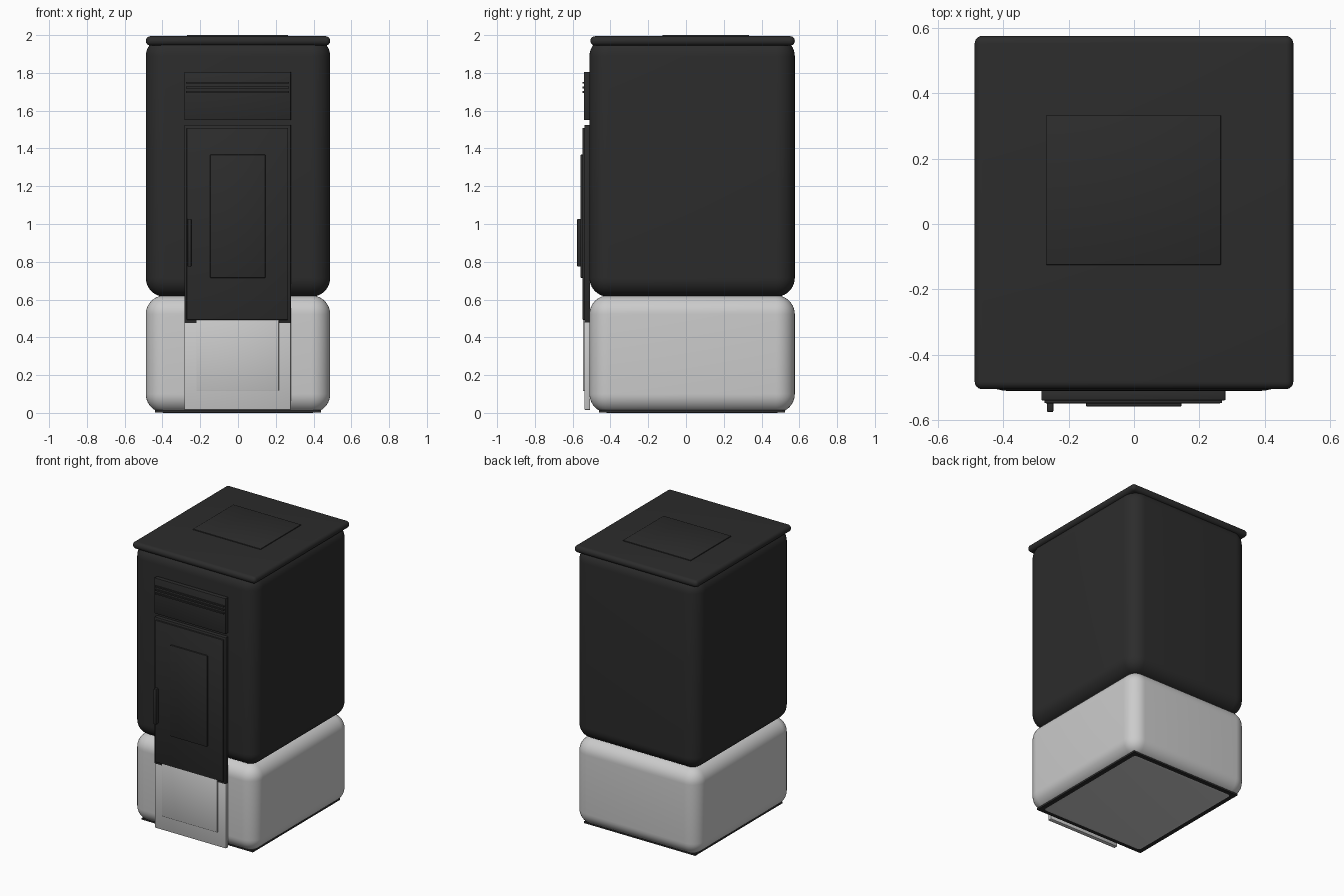
import bpy

if "Cube" in bpy.data.objects:
    bpy.data.objects.remove(bpy.data.objects["Cube"])


def material(name, value):
    m = bpy.data.materials.new(name)
    m.diffuse_color = (value, value, value, 1)
    m.use_nodes = True
    m.node_tree.nodes["Principled BSDF"].inputs["Base Color"].default_value = m.diffuse_color
    return m


DARK = material("charcoal", 0.025)
LIGHT = material("light grey", 0.6)


def box(name, xs, ys, zs, mat, bevel=0.0, segments=2):
    """Rounded box given by its extents along each axis."""
    bpy.ops.mesh.primitive_cube_add(
        size=1, location=[(a + b) / 2 for a, b in (xs, ys, zs)])
    ob = bpy.context.object
    ob.name = name
    ob.scale = [b - a for a, b in (xs, ys, zs)]
    bpy.ops.object.transform_apply(location=False, rotation=False, scale=True)
    ob.data.materials.append(mat)
    if bevel:
        mod = ob.modifiers.new("round", 'BEVEL')
        mod.width = bevel
        mod.segments = segments
        bpy.ops.object.modifier_apply(modifier="round")
        bpy.ops.object.shade_smooth_by_angle()
    return ob


# Main volumes: heavily rounded cabin and base
W = (-0.488, 0.488)
D = (-0.511, 0.576)
box("upper_body", W, D, (0.615, 1.988), DARK, 0.1, 10)
box("base", W, D, (0.0, 0.622), LIGHT, 0.1, 10)
box("bottom_plate", (-0.44, 0.44), (-0.46, 0.525), (0.002, 0.014), DARK)

# Lid with raised centre panel
box("lid", W, (-0.506, 0.576), (1.945, 1.994), DARK, 0.0235, 6)
box("lid_panel", (-0.27, 0.266), (-0.125, 0.333), (1.985, 2.0), DARK, 0.002)

# Vent panel with slats
P = (-0.284, 0.28)
box("vent_panel", P, (-0.54, -0.508), (1.55, 1.805), DARK, 0.003)
for z in (1.698, 1.723, 1.748):
    box("vent_slat", (-0.274, 0.27), (-0.548, -0.535), (z - 0.005, z + 0.005), DARK)

# Door: frame, leaf, inner panel and handle
box("door_frame", P, (-0.538, -0.508), (0.475, 1.525), DARK, 0.003)
box("door_leaf", (-0.272, 0.266), (-0.549, -0.53), (0.493, 1.508), DARK, 0.003)
box("door_inner_panel", (-0.147, 0.145), (-0.559, -0.54), (0.715, 1.367), DARK, 0.003)
box("door_handle", (-0.267, -0.247), (-0.576, -0.54), (0.775, 1.027), DARK, 0.004)

# Lower front panel on the base
box("lower_panel", P, (-0.537, -0.508), (0.016, 0.48), LIGHT, 0.003)
box("lower_inner_panel", (-0.22, 0.216), (-0.545, -0.53), (0.115, 0.494), LIGHT, 0.003)
